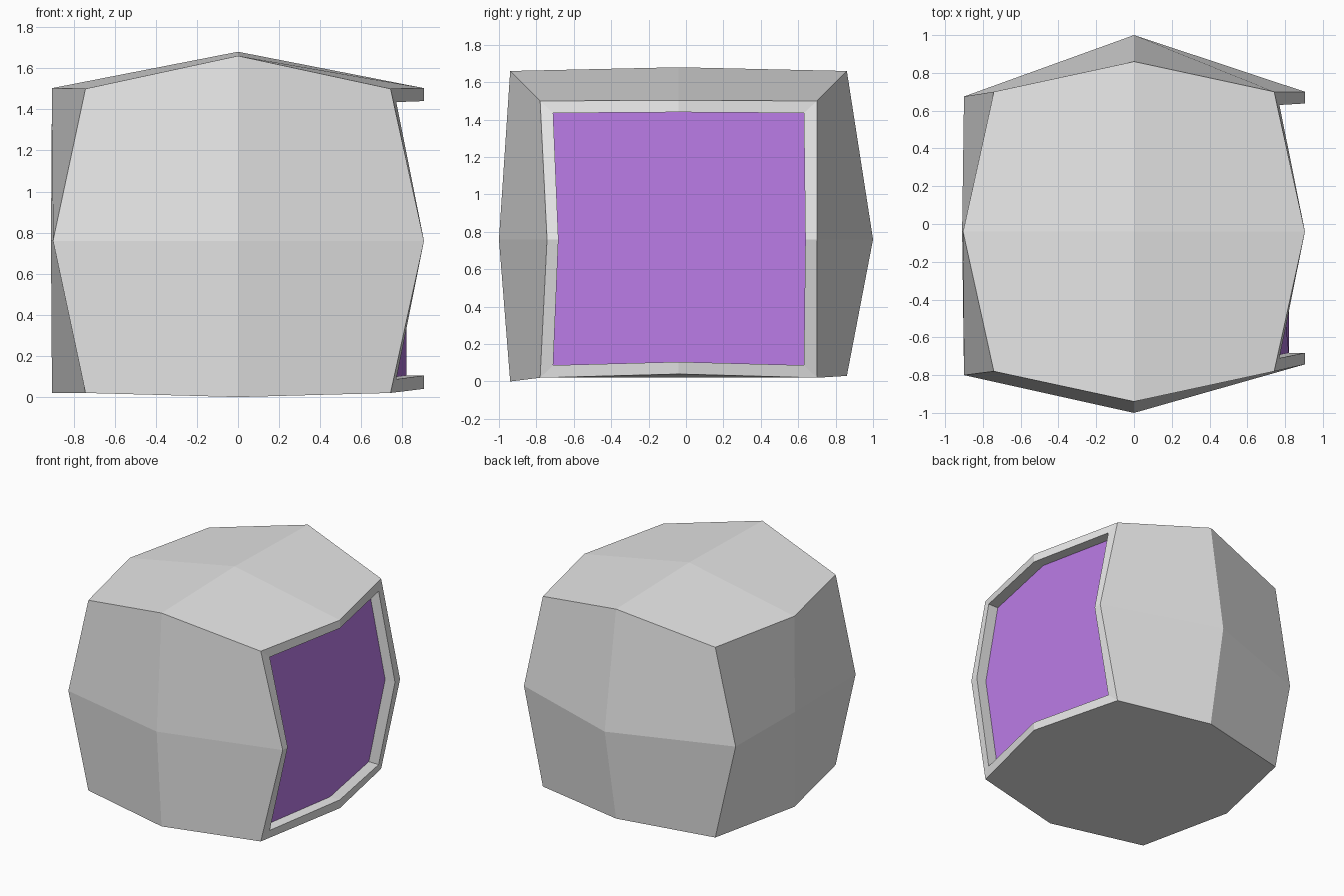
import bpy, bmesh
from mathutils import Vector

if "Cube" in bpy.data.objects:
    bpy.data.objects.remove(bpy.data.objects["Cube"])


def material(name, rgb):
    m = bpy.data.materials.new(name)
    m.diffuse_color = (*rgb, 1)
    m.use_nodes = True
    m.node_tree.nodes["Principled BSDF"].inputs["Base Color"].default_value = m.diffuse_color
    return m


CENTRE = Vector((0, -0.04, 0.76))


def shell_point(sx, sy, sz):
    """Position of a block point from its side signs (-1, 0, 1)."""
    n = abs(sx) + abs(sy) + abs(sz)
    if n == 3:                                   # corners
        return Vector((0.742 * sx, -0.04 + 0.74 * sy, 0.76 + 0.74 * sz))
    if n == 2:                                   # edge middles
        if sx == 0:
            z = 1.66 if sz > 0 else (0.0 if sy < 0 else 0.03)
            return Vector((0, -0.04 + 0.9 * sy, z))
        if sy == 0:
            z = 1.503 if sz > 0 else (0.04 if sx > 0 else 0.02)
            return Vector((0.905 * sx, -0.04, z))
        if sx > 0:
            return Vector((0.905, 0.70 if sy > 0 else -0.743, 0.76))
        return Vector((-0.9, 0.675 if sy > 0 else -0.80, 0.76))
    if sx:                                       # side centres
        return Vector((0.91 * sx, -0.04, 0.76))
    if sy:
        return Vector((0, sy, 0.76))
    return Vector((0, -0.04, 1.68 if sz > 0 else 0.015))


def rim_point(sy, sz):
    """Inner edge of the frame around the right-hand opening."""
    if sy and sz:
        return Vector((0.77, 0.63 if sy > 0 else -0.71, 1.435 if sz > 0 else 0.087))
    if sy:
        return Vector((0.905, 0.638 if sy > 0 else -0.682, 0.76))
    return Vector((0.905, -0.04, 1.44 if sz > 0 else 0.105))


# Faceted block: a cube with each side split in four
bm = bmesh.new()
bmesh.ops.create_cube(bm, size=2)
bmesh.ops.subdivide_edges(bm, edges=bm.edges[:], cuts=1, use_grid_fill=True)
right = [f for f in bm.faces if f.calc_center_median().x > 0.99]
bottom = [f for f in bm.faces if f.calc_center_median().z < -0.99]
signs = {v: tuple(round(c) for c in v.co) for v in bm.verts}
bmesh.ops.dissolve_faces(bm, faces=bottom, use_verts=False)
opening = bmesh.ops.dissolve_faces(bm, faces=right, use_verts=False)["region"][0]
loop = list(opening.verts)
for v, s in signs.items():
    if v.is_valid:
        v.co = shell_point(*s)

# Frame, inner walls and recessed panel on the right side
bm.faces.remove(opening)
inner = [bm.verts.new(rim_point(*signs[v][1:])) for v in loop]
deep = [bm.verts.new(v.co - Vector((0.085, 0, 0))) for v in inner]
for a, b in ((loop, inner), (inner, deep)):
    for i in range(len(a)):
        j = (i + 1) % len(a)
        bm.faces.new((a[i], a[j], b[j], b[i]))
panel = bm.faces.new(deep)
panel.material_index = 1
bm.normal_update()
loose = [v for v in bm.verts if not v.link_faces]
bmesh.ops.delete(bm, geom=loose, context='VERTS')

mesh = bpy.data.meshes.new("faceted_block")
bm.to_mesh(mesh)
bm.free()
mesh.materials.append(material("light_grey", (0.8, 0.8, 0.8)))
mesh.materials.append(material("purple", (0.5, 0.2, 0.8)))
block = bpy.data.objects.new("faceted_block", mesh)
bpy.context.collection.objects.link(block)
